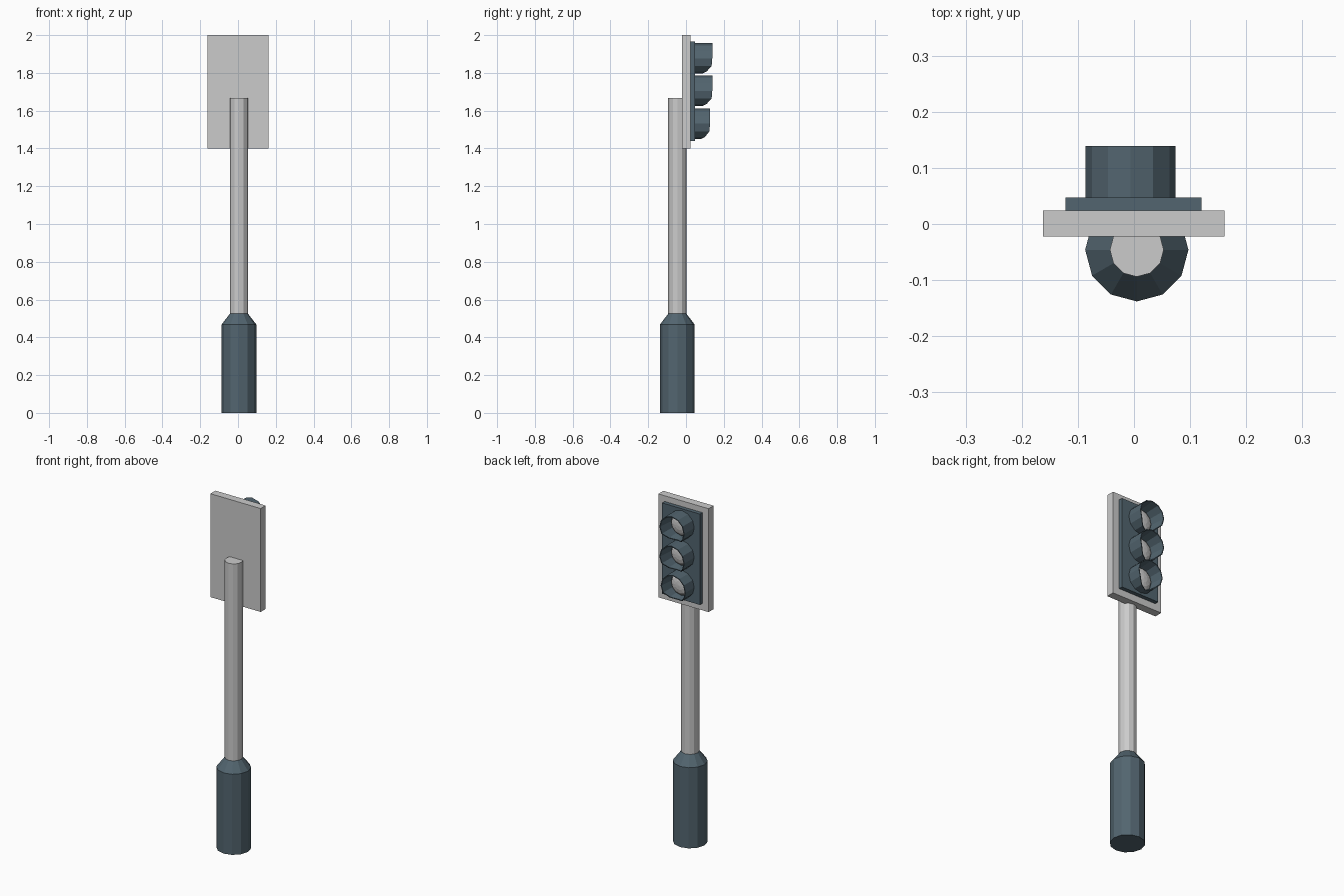
import bpy, bmesh
from math import sin, cos, pi

if "Cube" in bpy.data.objects:
    bpy.data.objects.remove(bpy.data.objects["Cube"])

SIDES = 12
dark = bpy.data.materials.new("dark_slate")
dark.diffuse_color = (0.085, 0.13, 0.16, 1)
dark.use_nodes = True
dark.node_tree.nodes["Principled BSDF"].inputs["Base Color"].default_value = dark.diffuse_color


def finish(name, bm, mat=None):
    bmesh.ops.recalc_face_normals(bm, faces=bm.faces)
    me = bpy.data.meshes.new(name)
    bm.to_mesh(me)
    bm.free()
    ob = bpy.data.objects.new(name, me)
    bpy.context.collection.objects.link(ob)
    if mat:
        me.materials.append(mat)
    return ob


def box(name, lo, hi, mat=None):
    bm = bmesh.new()
    bmesh.ops.create_cube(bm, size=1)
    for v in bm.verts:
        v.co = [(a + b) / 2 + c * (b - a) for a, b, c in zip(lo, hi, v.co)]
    return finish(name, bm, mat)


def bridge(bm, rings):
    for a, b in zip(rings, rings[1:]):
        for i in range(SIDES):
            j = (i + 1) % SIDES
            bm.faces.new((a[i], a[j], b[j], b[i]))


def turned(name, x, y, profile, mat=None):
    """Capped vertical solid from (radius, z) pairs."""
    bm = bmesh.new()
    rings = [[bm.verts.new((x + r * cos(2 * pi * i / SIDES),
                            y + r * sin(2 * pi * i / SIDES), z))
              for i in range(SIDES)] for r, z in profile]
    bridge(bm, rings)
    bm.faces.new(rings[0])
    bm.faces.new(rings[-1])
    return finish(name, bm, mat)


def visor(name, x, z, depth):
    """Hood whose lower rim is cut back; the inside narrows to the lens."""
    y0 = 0.044
    bm = bmesh.new()

    def ring(r, front):
        out = []
        for i in range(SIDES):
            a = 2 * pi * i / SIDES
            s = sin(a)
            y = y0
            if front:
                y += depth * (1 - 0.55 * max(0, -s) ** 4)
            out.append(bm.verts.new((x + r * cos(a), y, z + r * s)))
        return out

    bridge(bm, [ring(0.080, False), ring(0.080, True),
                ring(0.075, True), ring(0.068, False)])
    return finish(name, bm, dark)


def lens(name, x, z):
    """Shallow faceted dome."""
    bm = bmesh.new()
    rings = [[bm.verts.new((x + 0.066 * cos(t) * cos(2 * pi * i / SIDES),
                            0.046 + 0.028 * sin(t),
                            z + 0.066 * cos(t) * sin(2 * pi * i / SIDES)))
              for i in range(SIDES)] for t in (0, pi / 8, pi / 4, 3 * pi / 8)]
    bridge(bm, rings)
    tip = bm.verts.new((x, 0.074, z))
    for i in range(SIDES):
        bm.faces.new((rings[-1][i], rings[-1][(i + 1) % SIDES], tip))
    return finish(name, bm)


# Post
turned("base_sleeve", 0.005, -0.046,
       [(0.092, 0), (0.092, 0.468), (0.048, 0.525)], dark)
turned("pole", 0.005, -0.046, [(0.048, 0.50), (0.048, 1.668)])

# Signal head
box("backing_board", (-0.162, -0.022, 1.40), (0.161, 0.024, 2.0))
box("signal_panel", (-0.122, 0.020, 1.44), (0.120, 0.047, 1.967), dark)

# Three lamps
for label, z, depth in (("top", 1.877, 0.095), ("middle", 1.705, 0.095),
                        ("bottom", 1.531, 0.083)):
    visor(label + "_visor", -0.006, z, depth)
    lens(label + "_lens", -0.006, z)
